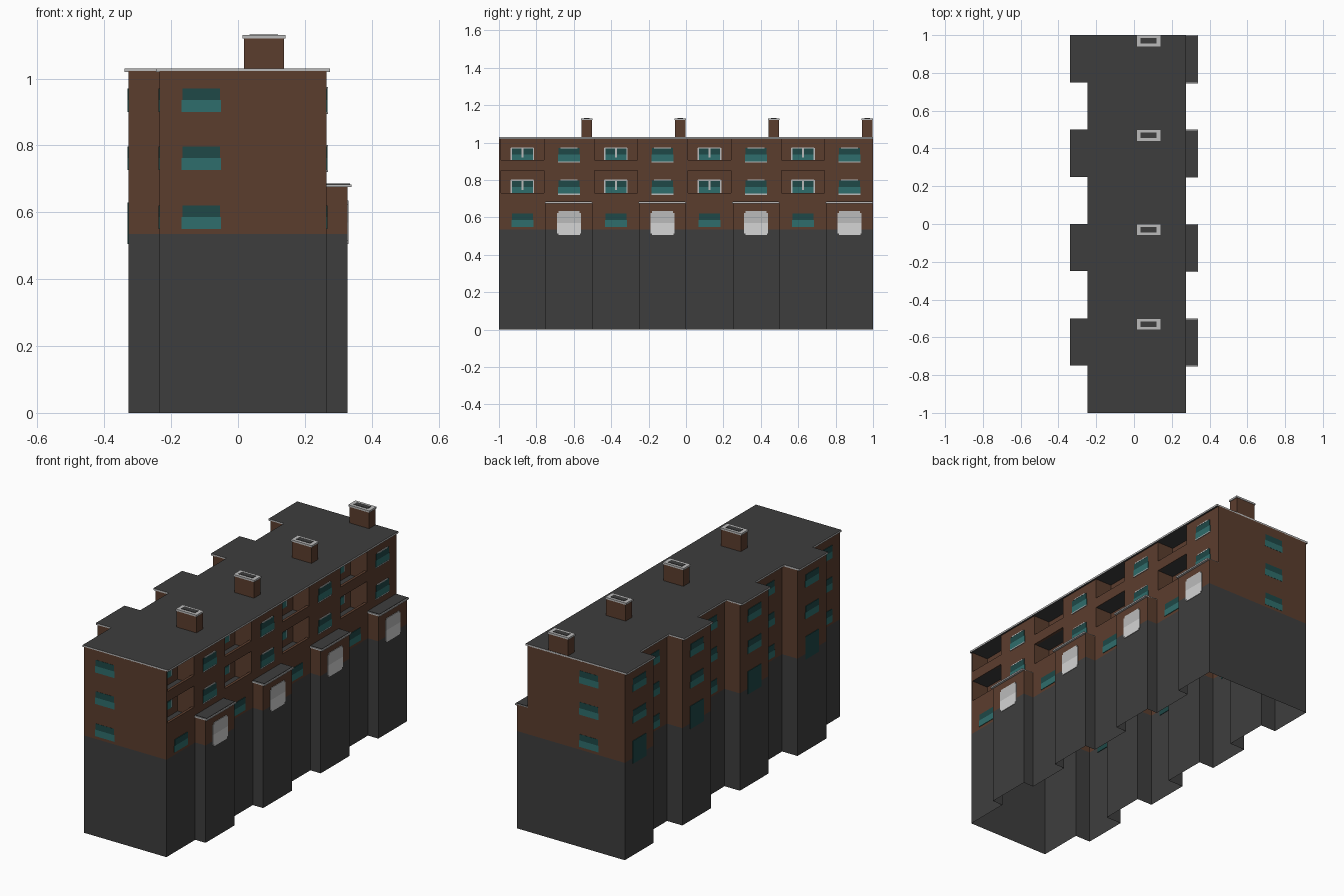
import bpy, bmesh

if "Cube" in bpy.data.objects:
    bpy.data.objects.remove(bpy.data.objects["Cube"])

def mat(name, r, g, b):
    m = bpy.data.materials.new(name)
    m.diffuse_color = (r, g, b, 1)
    m.use_nodes = True
    m.node_tree.nodes["Principled BSDF"].inputs["Base Color"].default_value = m.diffuse_color
    return m

MATS = [mat("brown brick", 0.105, 0.047, 0.027), mat("dark grey", 0.048, 0.048, 0.048),
        mat("light trim", 0.50, 0.50, 0.50), mat("teal glass", 0.028, 0.155, 0.15),
        mat("dark teal glass", 0.013, 0.065, 0.063), mat("white door", 0.66, 0.66, 0.66)]
BROWN, GREY, TRIM, TEAL, DARK, WHITE = range(6)

def finish(name, bm):
    me = bpy.data.meshes.new(name)
    bm.to_mesh(me)
    bm.free()
    for m in MATS:
        me.materials.append(m)
    ob = bpy.data.objects.new(name, me)
    bpy.context.collection.objects.link(ob)
    return ob

def box(bm, x0, x1, y0, y1, z0, z1, m, top=None):
    r = bmesh.ops.create_cube(bm, size=1)
    for v in r["verts"]:
        v.co = ((x0 + x1) / 2 + v.co.x * (x1 - x0), (y0 + y1) / 2 + v.co.y * (y1 - y0),
                (z0 + z1) / 2 + v.co.z * (z1 - z0))
    for f in {f for v in r["verts"] for f in v.link_faces}:
        f.normal_update()
        f.material_index = top if top is not None and f.normal.z > 0.5 else m

def wall(bm, pts, z0, z1, m):
    """Upright wall around a closed counter-clockwise outline, open top and bottom."""
    lo = [bm.verts.new((x, y, z0)) for x, y in pts]
    hi = [bm.verts.new((x, y, z1)) for x, y in pts]
    for i in range(len(pts)):
        j = (i + 1) % len(pts)
        bm.faces.new((lo[i], lo[j], hi[j], hi[i])).material_index = m

XR, XB, XL, XLB, XIN = 0.265, 0.328, -0.235, -0.328, 0.165
STEPS = [-1 + 0.5 * i for i in range(4)]

# Outlines: left side is shared, right side differs per storey
def left_side(wall_x, bay_x):
    pts = []
    for y in reversed(STEPS):
        pts += [(bay_x, y + 0.5), (bay_x, y + 0.25), (wall_x, y + 0.25), (wall_x, y)]
    return pts

lower, upper = [], []
for y in STEPS:
    lower += [(XR, y), (XR, y + 0.25), (XB, y + 0.25), (XB, y + 0.5)]
    upper += [(XR, y), (XR, y + 0.01), (XIN, y + 0.01), (XIN, y + 0.24), (XR, y + 0.24), (XR, y + 0.5)]
lower += left_side(XL, XLB)
upper += left_side(XL, XLB)

# Walls, grey plinth below and brick above
bm = bmesh.new()
wall(bm, lower, 0, 0.535, GREY)
wall(bm, lower, 0.535, 0.68, BROWN)
wall(bm, upper, 0.68, 1.022, BROWN)
finish("walls", bm)

# Main roof with light edge
bm = bmesh.new()
outline = [(0.275, -1), (0.275, 1)] + left_side(-0.245, -0.34)
wall(bm, outline, 1.02, 1.03, TRIM)
top = bm.faces.new([bm.verts.new((x, y, 1.03)) for x, y in outline])
top.material_index = TRIM
bm.faces.new([bm.verts.new((x, y, 1.02)) for x, y in reversed(outline)]).material_index = GREY
bmesh.ops.inset_region(bm, faces=[top], thickness=0.006, use_boundary=True)
top.material_index = GREY
finish("main_roof", bm)

# Loggia slabs and parapets
bm = bmesh.new()
for y in STEPS:
    for z in (0.675, 0.85):
        box(bm, XIN, XR - 0.003, y + 0.01, y + 0.24, z, z + 0.01, GREY)
        box(bm, XR - 0.015, XR, y + 0.01, y + 0.24, z, z + 0.057, BROWN)
finish("balconies", bm)

# Entrance bay roofs
bm = bmesh.new()
for y in STEPS:
    box(bm, XR - 0.002, 0.34, y + 0.245, y + 0.5, 0.675, 0.683, TRIM)
    box(bm, XR - 0.002, 0.335, y + 0.25, y + 0.495, 0.682, 0.686, GREY)
finish("bay_roofs", bm)

# Chimneys
bm = bmesh.new()
for y in STEPS:
    box(bm, 0.018, 0.138, y + 0.442, y + 0.498, 1.025, 1.12, BROWN)
    box(bm, 0.014, 0.142, y + 0.438, y + 0.5, 1.12, 1.13, TRIM)
    box(bm, 0.035, 0.12, y + 0.455, y + 0.485, 1.129, 1.132, GREY)
finish("chimneys", bm)

# Windows: thin plates on walls facing along x or y
def plate(bm, axis, at, c, w, z0, z1, m, t=0.003):
    if axis == "x":
        box(bm, at - t, at + t, c - w / 2, c + w / 2, z0, z1, m)
    else:
        box(bm, c - w / 2, c + w / 2, at - t, at + t, z0, z1, m)

def window(bm, axis, at, c, z, trim=True):
    plate(bm, axis, at, c, 0.118, z, z + 0.036, TEAL)
    plate(bm, axis, at, c, 0.112, z + 0.036, z + 0.07, DARK)
    if trim:
        plate(bm, axis, at, c, 0.118, z - 0.006, z, TRIM, 0.004)
        plate(bm, axis, at, c, 0.09, z + 0.07, z + 0.075, TRIM, 0.004)

FLOORS = (0.55, 0.727, 0.90)
bm = bmesh.new()
for z in FLOORS:
    for y in (-0.998, 0.998):
        window(bm, "y", y, -0.11, z, False)
    for y in STEPS:
        window(bm, "x", XL, y + 0.125, z, False)
        if z > 0.6:
            window(bm, "x", XR, y + 0.375, z)
            window(bm, "x", XLB, y + 0.375, z, False)
            # loggia window with light frame
            window(bm, "x", XIN, y + 0.125, z, False)
            plate(bm, "x", XIN, y + 0.125, 0.12, z + 0.068, z + 0.075, TRIM, 0.004)
            plate(bm, "x", XIN, y + 0.125, 0.01, z + 0.02, z + 0.07, TRIM, 0.004)
            for s in (-1, 1):
                plate(bm, "x", XIN, y + 0.125 + s * 0.06, 0.007, z, z + 0.072, TRIM, 0.004)
        else:
            window(bm, "x", XR, y + 0.125, z, False)
finish("windows", bm)

# Doors: white on the right bays, dark on the left bays
bm = bmesh.new()
for y in STEPS:
    c = y + 0.375
    plate(bm, "x", XB, c, 0.115, 0.505, 0.515, WHITE)
    plate(bm, "x", XB, c, 0.128, 0.515, 0.57, WHITE)
    plate(bm, "x", XB, c, 0.128, 0.57, 0.625, TRIM)
    plate(bm, "x", XB, c, 0.112, 0.625, 0.635, TRIM)
    plate(bm, "x", XLB, c, 0.115, 0.505, 0.63, DARK)
finish("doors", bm)
